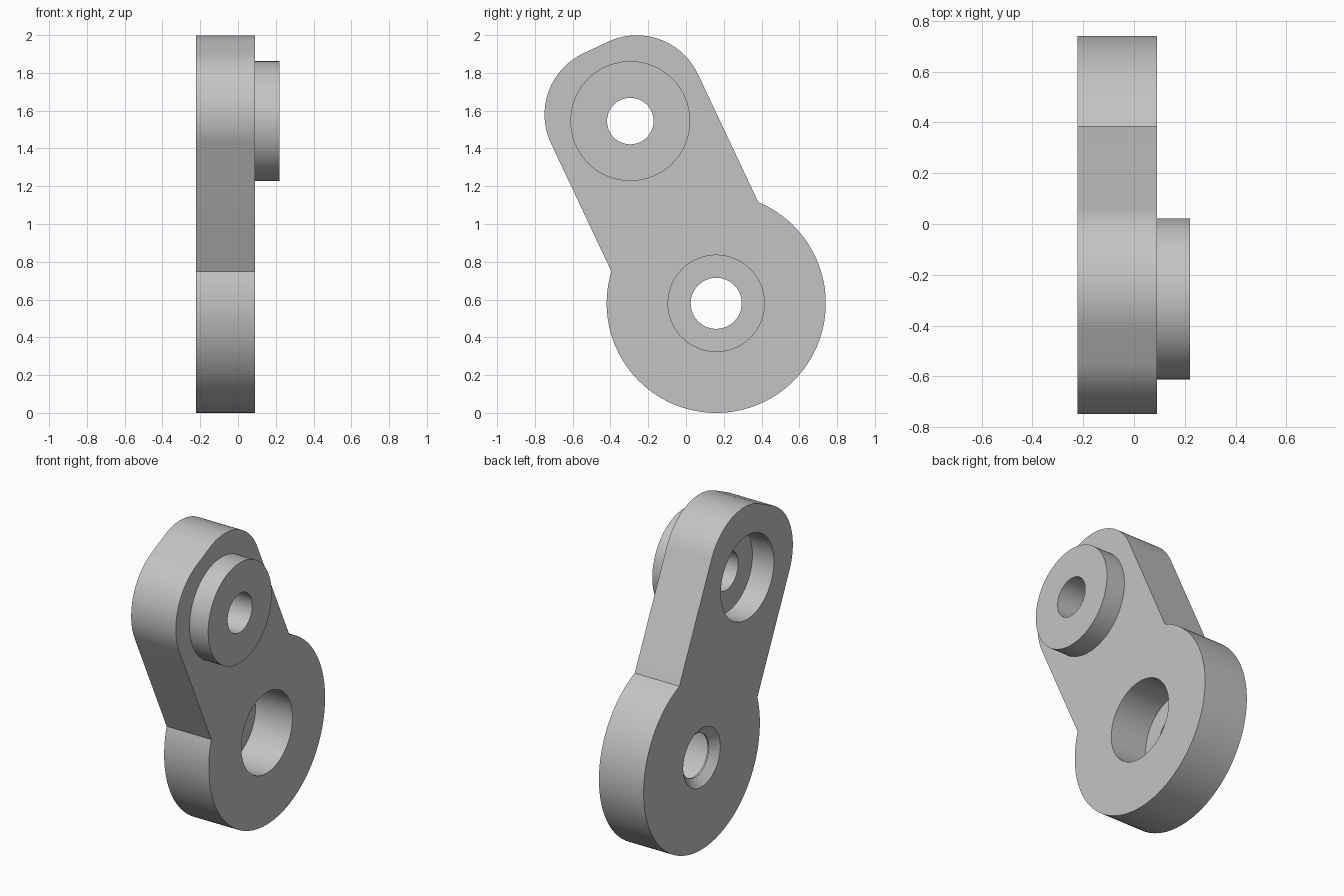
import bpy, bmesh
from math import sin, cos, pi, sqrt, atan2, radians
from mathutils import Vector

cube = bpy.data.objects.get("Cube")
if cube:
    bpy.data.objects.remove(cube, do_unlink=True)

BACK, FACE, TIP = -0.222, 0.09, 0.22        # x levels of plate and boss
LOW = Vector((0.16, 0.58))                  # pivot centres in (y, z)
HIGH = Vector((-0.295, 1.545))
ALONG = (HIGH - LOW).normalized()
ACROSS = Vector((ALONG.y, -ALONG.x))
SEGMENTS = 96

metal = bpy.data.materials.new("light grey")
grey = (0.55, 0.55, 0.55, 1)
metal.diffuse_color = grey
metal.use_nodes = True
metal.node_tree.nodes["Principled BSDF"].inputs["Base Color"].default_value = grey


def finish(name, bm):
    bmesh.ops.recalc_face_normals(bm, faces=bm.faces)
    mesh = bpy.data.meshes.new(name)
    bm.to_mesh(mesh)
    bm.free()
    mesh.materials.append(metal)
    obj = bpy.data.objects.new(name, mesh)
    bpy.context.collection.objects.link(obj)
    return obj


def lathe(name, centre, stations):
    """Solid of revolution about an x-parallel axis from (x, radius) stations."""
    bm = bmesh.new()
    rings = []
    for x, r in stations:
        angles = [2 * pi * i / SEGMENTS for i in range(SEGMENTS)]
        rings.append([bm.verts.new((x, centre.x + r * cos(a), centre.y + r * sin(a)))
                      for a in angles])
    for a, b in zip(rings, rings[1:]):
        for i in range(SEGMENTS):
            j = (i + 1) % SEGMENTS
            bm.faces.new((a[i], a[j], b[j], b[i]))
    bm.faces.new(rings[0])
    bm.faces.new(rings[-1])
    return finish(name, bm)


def arc(centre, radius, start, end, steps):
    """Arc points in the arm's own (across, along) frame."""
    for i in range(steps + 1):
        a = start + (end - start) * i / steps
        p = (centre + ACROSS * (radius * cos(a)) + ALONG * (radius * sin(a)))
        yield p


def arm_plate():
    """Round lower hub joined to a straight arm with a filleted end."""
    hub, half, fillet = 0.58, 0.43, 0.358
    inset = half - fillet
    join = atan2(sqrt(hub ** 2 - half ** 2), half)
    outline = list(arc(LOW, hub, pi - join, 2 * pi + join, SEGMENTS))
    for side, start in ((1, 0), (-1, pi / 2)):
        corner = HIGH + (ACROSS * side + ALONG) * inset
        outline += arc(corner, fillet, start, start + pi / 2, 24)
    bm = bmesh.new()
    base = bm.faces.new([bm.verts.new((BACK, p.x, p.y)) for p in outline])
    extruded = bmesh.ops.extrude_face_region(bm, geom=[base], use_keep_orig=True)
    verts = [g for g in extruded["geom"] if isinstance(g, bmesh.types.BMVert)]
    bmesh.ops.translate(bm, verts=verts, vec=(FACE - BACK, 0, 0))
    return finish("link_arm", bm)


def combine(target, tool, operation):
    tool.hide_render = True
    bpy.context.view_layer.objects.active = target
    mod = target.modifiers.new(tool.name, "BOOLEAN")
    mod.operation, mod.solver, mod.object = operation, "EXACT", tool
    bpy.ops.object.modifier_apply(modifier=mod.name)
    bpy.data.objects.remove(tool, do_unlink=True)


# Plate with raised boss
arm = arm_plate()
combine(arm, lathe("boss", HIGH, [(0, 0.317), (TIP, 0.317)]), "UNION")

# Upper bore with a wide pocket on the back
combine(arm, lathe("upper_bore", HIGH, [
    (-0.3, 0.265), (-0.072, 0.265), (-0.072, 0.123), (0.3, 0.123)]), "DIFFERENCE")

# Lower bore: countersunk at the back, wide pocket at the face
combine(arm, lathe("lower_bore", LOW, [
    (-0.267, 0.235), (-0.177, 0.135), (-0.167, 0.135),
    (-0.167, 0.255), (0.2, 0.255)]), "DIFFERENCE")

# Smooth curved walls, crisp edges
bpy.ops.object.select_all(action="DESELECT")
arm.select_set(True)
bpy.context.view_layer.objects.active = arm
bpy.ops.object.shade_smooth_by_angle(angle=radians(20))
